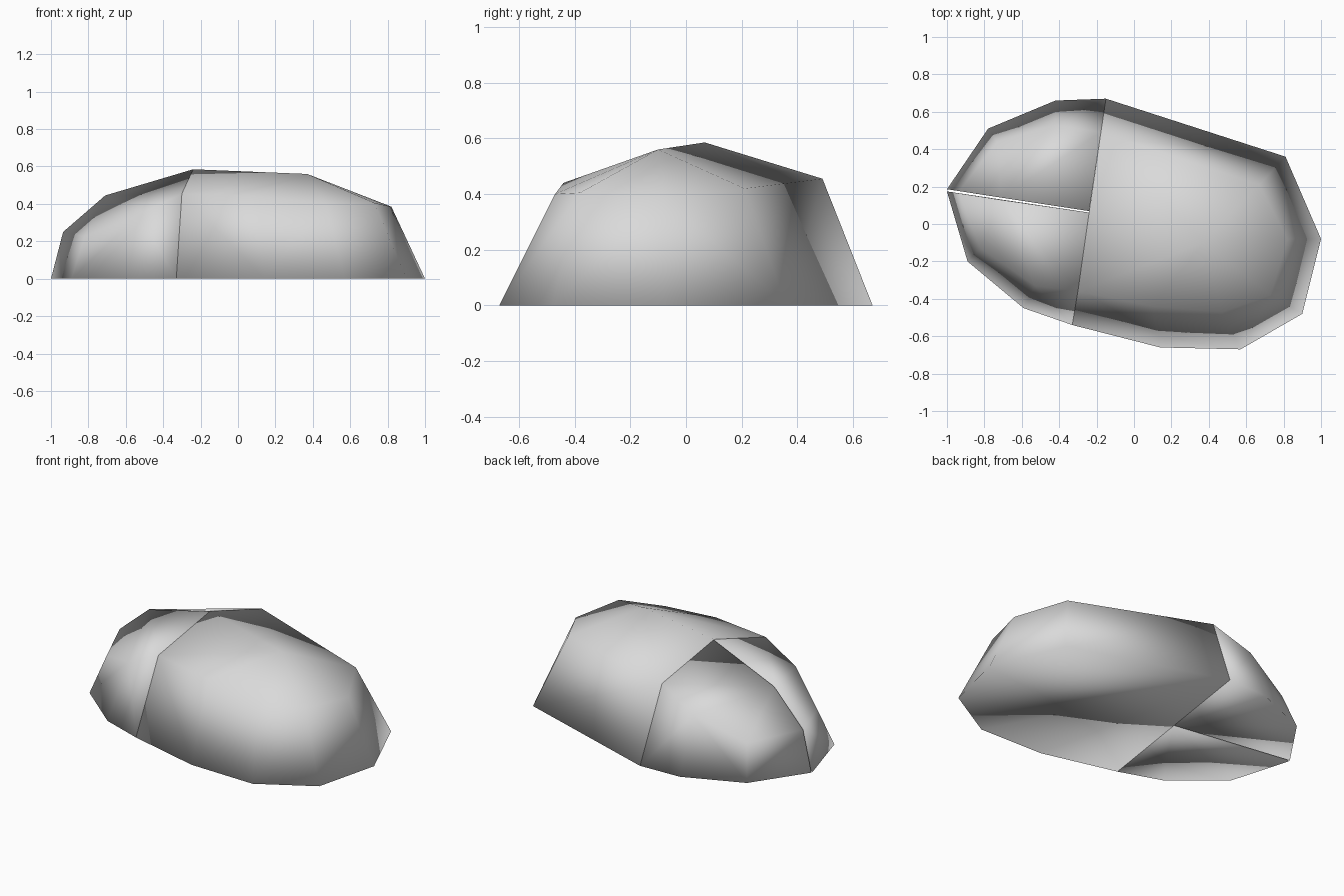
import bpy
import bmesh

# Remove the default cube only
cube = bpy.data.objects.get("Cube")
if cube:
    bpy.data.objects.remove(cube, do_unlink=True)

# Single plain grey material
grey = bpy.data.materials.new("light_grey")
grey.use_nodes = True
colour = (0.7, 0.7, 0.7, 1)
grey.diffuse_color = colour
grey.node_tree.nodes["Principled BSDF"].inputs["Base Color"].default_value = colour


def ground(points):
    return [(x, y, 0) for x, y in points]


def slit(side):
    """Cut profile between the two small lobes, nudged aside to leave a gap."""
    profile = [(-1, .18, 0), (-.935, .17, .25), (-.71, .135, .445)]
    return [(x, y + side * .006, z) for x, y, z in profile]


def centre(side):
    """Top and bottom of the junction where the three lobes meet."""
    return [(-.24, .065 + side * .004, z) for z in (0, .585)]


def make_lobe(name, points):
    """Wrap a closed faceted shell round the points and shade it smooth."""
    bm = bmesh.new()
    for p in points:
        bm.verts.new(p)
    result = bmesh.ops.convex_hull(bm, input=bm.verts[:])
    loose = [v for v in bm.verts if not v.link_faces]
    bmesh.ops.delete(bm, geom=loose, context='VERTS')
    bmesh.ops.recalc_face_normals(bm, faces=bm.faces[:])
    for face in bm.faces:
        face.smooth = True
    mesh = bpy.data.meshes.new(name)
    bm.to_mesh(mesh)
    bm.free()
    mesh.materials.append(grey)
    bpy.context.collection.objects.link(bpy.data.objects.new(name, mesh))


# Ends of the cross cut, shared by the large lobe and the small ones
back_cut = [(-.15, .67, 0), (-.177, .49, .455)]
front_cut = [(-.33, -.54, 0), (-.30, -.36, .455)]

# Large lobe: ground rim, shoulder ring and crown
large_rim = ground([(.14, -.66), (.57, -.67), (.9, -.48), (1, -.08), (.81, .36)])
large_shoulder = [(.1, -.44, .44), (.47, -.47, .4), (.73, -.38, .405),
                  (.82, -.08, .385), (.67, .21, .42)]
crown = [(.37, -.1, .56)]
make_lobe("large_lobe", large_rim + large_shoulder + crown
          + back_cut + front_cut + centre(0))

# Small back lobe
back_rim = ground([(-.42, .66), (-.78, .51)])
back_shoulder = [(-.42, .53, .34), (-.73, .44, .21)]
make_lobe("small_back_lobe", back_rim + back_shoulder + back_cut
          + slit(1) + centre(1))

# Small front lobe
front_rim = ground([(-.59, -.45), (-.89, -.2)])
front_shoulder = [(-.53, -.33, .343), (-.82, -.13, .226)]
make_lobe("small_front_lobe", front_rim + front_shoulder + front_cut
          + slit(-1) + centre(-1))
